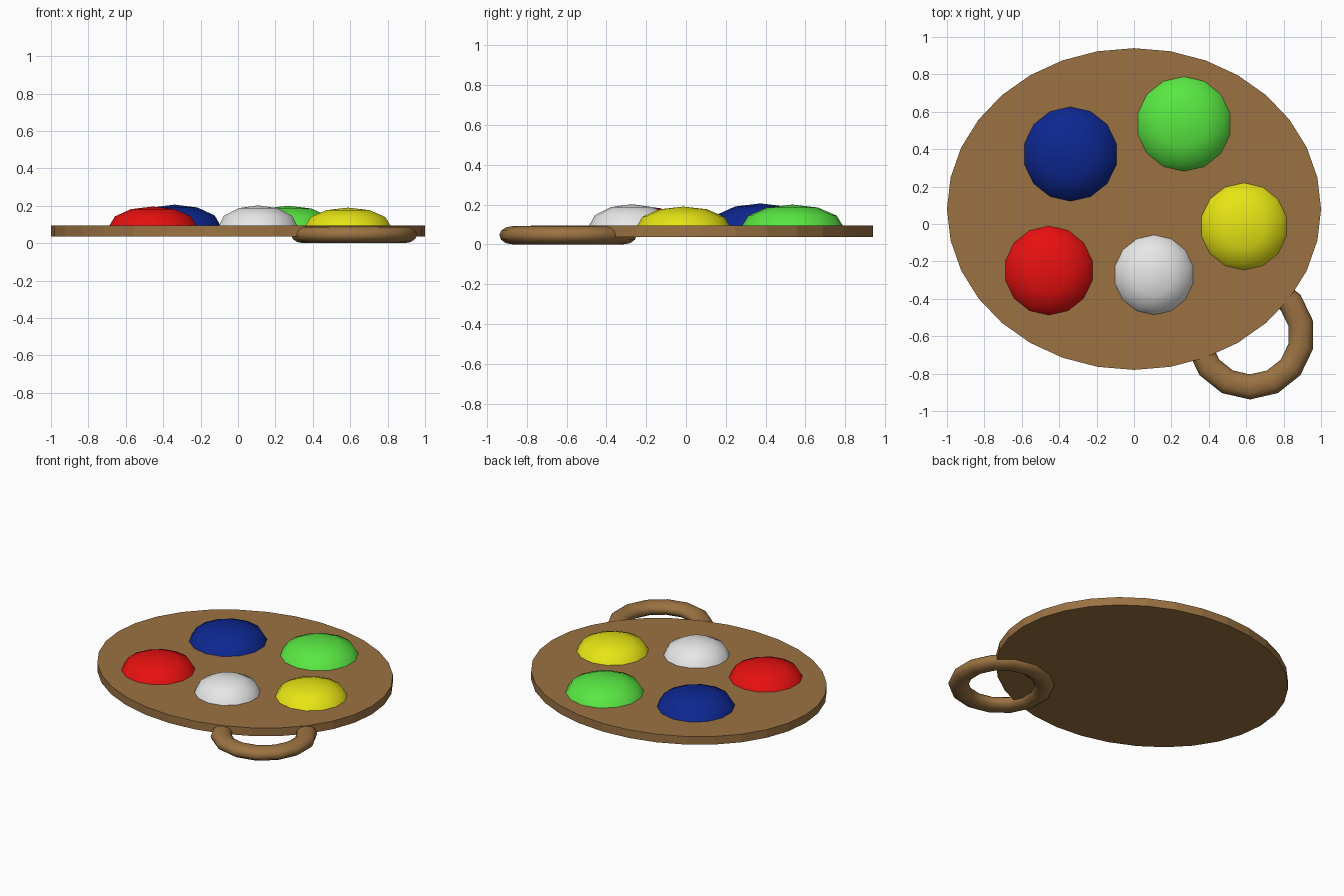
import bpy, bmesh, math
from mathutils import Matrix

if "Cube" in bpy.data.objects:
    bpy.data.objects.remove(bpy.data.objects["Cube"])


def material(name, color):
    m = bpy.data.materials.new(name)
    m.diffuse_color = (*color, 1)
    m.use_nodes = True
    m.node_tree.nodes["Principled BSDF"].inputs["Base Color"].default_value = m.diffuse_color
    return m


def finish(name, bm, mat, smooth_angle=None):
    bmesh.ops.recalc_face_normals(bm, faces=bm.faces)
    mesh = bpy.data.meshes.new(name)
    bm.to_mesh(mesh)
    bm.free()
    mesh.materials.append(mat)
    ob = bpy.data.objects.new(name, mesh)
    bpy.context.collection.objects.link(ob)
    if smooth_angle:
        bpy.ops.object.select_all(action='DESELECT')
        ob.select_set(True)
        bpy.context.view_layer.objects.active = ob
        bpy.ops.object.shade_smooth_by_angle(angle=math.radians(smooth_angle))
    return ob


wood = material("wood brown", (0.33, 0.17, 0.055))
TOP = 0.095

# Oval board
bm = bmesh.new()
bmesh.ops.create_cone(bm, cap_ends=True, segments=32, radius1=1, radius2=1, depth=1,
                      matrix=Matrix.Translation((0, 0.08, 0.066)) @ Matrix.Diagonal((1, 0.86, 0.058, 1)))
finish("board", bm, wood)

# Thumb ring: flattened torus, a vertex pointing to -y
SEG, TUBE = 14, 12
bm = bmesh.new()
rings = []
for i in range(SEG):
    a = math.tau * i / SEG - math.pi / 2
    ring = []
    for j in range(TUBE):
        b = math.tau * j / TUBE
        r = 0.278 + 0.067 * math.cos(b)
        ring.append(bm.verts.new((0.62 + r * math.cos(a), -0.593 + r * math.sin(a),
                                  0.046 + 0.046 * math.sin(b))))
    rings.append(ring)
for i in range(SEG):
    p, q = rings[i], rings[(i + 1) % SEG]
    for j in range(TUBE):
        k = (j + 1) % TUBE
        bm.faces.new((p[j], q[j], q[k], p[k]))
finish("thumb_ring", bm, wood, 80)


# Paint blobs: low domes resting on the board
def paint(name, x, y, radius, top, mat):
    bm = bmesh.new()
    height = top - TOP + 0.005
    rows = []
    for t in (90, 60, 30):
        t = math.radians(t)
        rows.append([bm.verts.new((x + radius * math.sin(t) * math.cos(a),
                                   y + radius * math.sin(t) * math.sin(a),
                                   TOP - 0.005 + height * math.cos(t)))
                     for a in (math.tau * i / 14 + math.pi / 2 for i in range(14))])
    tip = bm.verts.new((x, y, top))
    for i in range(14):
        k = (i + 1) % 14
        for lo, hi in zip(rows, rows[1:]):
            bm.faces.new((lo[i], lo[k], hi[k], hi[i]))
        bm.faces.new((rows[-1][i], rows[-1][k], tip))
    bm.faces.new(rows[0])
    finish(name, bm, mat, 80)


for color, rgb, x, y, r, top in (
        ("blue", (0.004, 0.02, 0.28), -0.34, 0.374, 0.255, 0.206),
        ("green", (0.1, 0.8, 0.055), 0.267, 0.535, 0.256, 0.2),
        ("yellow", (0.8, 0.78, 0.007), 0.588, -0.013, 0.236, 0.19),
        ("white", (0.8, 0.8, 0.8), 0.107, -0.272, 0.216, 0.202),
        ("red", (0.8, 0.005, 0.005), -0.455, -0.249, 0.241, 0.196)):
    paint(color + "_paint", x, y, r, top, material(color, rgb))
